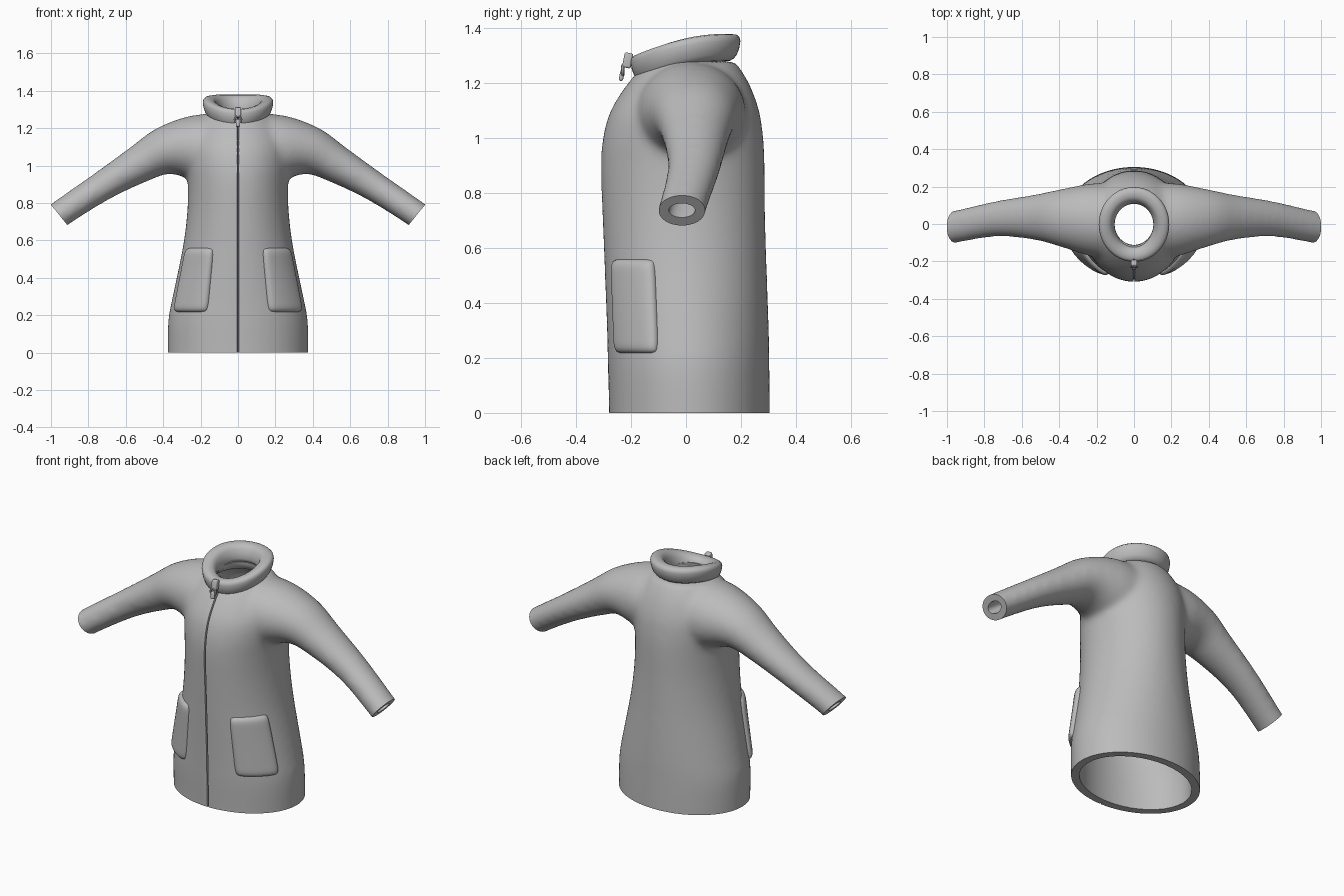
import bpy, bmesh, math
from mathutils import Vector, Matrix

if "Cube" in bpy.data.objects:
    bpy.data.objects.remove(bpy.data.objects["Cube"])

grey = bpy.data.materials.new("coat_grey")
grey.diffuse_color = (0.5, 0.5, 0.5, 1)
grey.use_nodes = True
grey.node_tree.nodes["Principled BSDF"].inputs["Base Color"].default_value = grey.diffuse_color


def spline(keys, n):
    """Smoothly resample rows of numbers, n steps per span."""
    out = []
    for i in range(len(keys) - 1):
        p = [keys[max(i - 1, 0)], keys[i], keys[i + 1], keys[min(i + 2, len(keys) - 1)]]
        for s in range(n):
            t = s / n
            out.append([0.5 * (2 * b + (c - a) * t + (2 * a - 5 * b + 4 * c - d) * t * t
                               + (3 * b - a - 3 * c + d) * t ** 3) for a, b, c, d in zip(*p)])
    return out + [list(keys[-1])]


def make(name, bm):
    bmesh.ops.recalc_face_normals(bm, faces=bm.faces)
    me = bpy.data.meshes.new(name)
    bm.to_mesh(me)
    bm.free()
    me.materials.append(grey)
    ob = bpy.data.objects.new(name, me)
    bpy.context.collection.objects.link(ob)
    return ob


def loft(name, rings, closed=False):
    """Skin a list of point rings, capped or joined end to end."""
    bm = bmesh.new()
    vs = [[bm.verts.new(p) for p in r] for r in rings]
    n = len(vs[0])
    for i in range(len(vs) if closed else len(vs) - 1):
        a, b = vs[i], vs[(i + 1) % len(vs)]
        for j in range(n):
            bm.faces.new((a[j], a[(j + 1) % n], b[(j + 1) % n], b[j]))
    if not closed:
        bm.faces.new(vs[0])
        bm.faces.new(vs[-1])
    return make(name, bm)


def activate(ob):
    bpy.ops.object.select_all(action='DESELECT')
    ob.select_set(True)
    bpy.context.view_layer.objects.active = ob


def apply(ob, kind, **props):
    m = ob.modifiers.new(kind.lower(), kind)
    for k, v in props.items():
        setattr(m, k, v)
    activate(ob)
    bpy.ops.object.modifier_apply(modifier=m.name)


def boolean(ob, other, op='DIFFERENCE', keep=False):
    apply(ob, 'BOOLEAN', object=other, operation=op, solver='MANIFOLD')
    if not keep:
        bpy.data.objects.remove(other)


def smooth(ob, angle=40):
    activate(ob)
    bpy.ops.object.shade_smooth_by_angle(angle=math.radians(angle))


# Body rows: height, half width, front y, back y
BODY = [(-.12, .375, -.28, .305), (0, .376, -.28, .306), (.17, .374, -.285, .304),
        (.3, .35, -.288, .302), (.56, .296, -.298, .293), (.75, .272, -.306, .288),
        (.9, .268, -.31, .287), (1.0, .275, -.303, .282), (1.1, .275, -.275, .267),
        (1.2, .235, -.212, .23), (1.28, .17, -.14, .18)]


def body_point(row, t, off=0.0):
    z, rx, yf, yb = row
    cy, ry = (yf + yb) / 2, (yb - yf) / 2
    return Vector(((rx + off) * math.cos(t), cy + (ry + off) * math.sin(t), z))


def body_rings(rows, off=0.0):
    return [[body_point(r, 2 * math.pi * j / 40, off) for j in range(40)] for r in rows]


# Sleeve rows: x, y, z, radius in the front plane, radius along y, tilt in degrees
SLEEVE = [(.02, .01, 1.08, .17, .19, 0), (.2, .02, 1.09, .185, .2, 2),
          (.39, .032, 1.08, .13, .155, 16), (.53, .036, 1.006, .102, .122, 30),
          (.735, .028, .884, .08, .096, 35), (.957, -.015, .737, .073, .088, 39),
          (1.035, -.025, .674, .073, .088, 39)]


def sleeve_rings(side, off=0.0, start=0):
    rings = []
    for x, y, z, r, ry, a in spline(SLEEVE[start:], 4):
        a = math.radians(a)
        ring = []
        for j in range(28):
            t = 2 * math.pi * j / 28
            u = (r + off) * math.cos(t)
            ring.append((side * (x + u * math.sin(a)), y + (ry + off) * math.sin(t),
                         z + u * math.cos(a)))
        rings.append(ring)
    return rings


# Coat shell: body and sleeves blended together
coat = loft("coat_body", body_rings(spline(BODY, 4)))
for s in (1, -1):
    boolean(coat, loft("sleeve", sleeve_rings(s)), 'UNION')
apply(coat, 'REMESH', mode='VOXEL', voxel_size=.014)
apply(coat, 'SMOOTH', factor=.5, iterations=22)

# Flat hem and cuff openings
def block(name, matrix):
    bm = bmesh.new()
    bmesh.ops.create_cube(bm, size=1, matrix=matrix)
    return make(name, bm)

boolean(coat, block("hem_cut", Matrix.Translation((0, 0, -.25)) @ Matrix.Diagonal((2, 2, .5, 1))))
for s in (1, -1):
    axis = Vector((s * .777, 0, -.63))
    mid = Vector((s * .957, -.015, .737)) + axis * .2
    boolean(coat, block("cuff_cut", Matrix.Translation(mid)
                        @ Matrix.Rotation(s * math.radians(39), 4, 'Y') @ Matrix.Scale(.4, 4)))

# Hollow inside: trunk, neck opening and sleeves
inner = [(z, rx - .045, yf + .045, yb - .045) for z, rx, yf, yb in BODY[:-1]]
inner += [(1.26, .108, -.115, .122), (1.45, .108, -.115, .122)]
boolean(coat, loft("trunk_hollow", body_rings(spline(inner, 3))))
for s in (1, -1):
    boolean(coat, loft("sleeve_hollow", sleeve_rings(s, -.04, 1)))

# Padded collar: a tilted ring with a rounded cross-section
rings = []
for i in range(48):
    t = 2 * math.pi * i / 48
    d = Vector((math.cos(t), math.sin(t), 0))
    zc = 1.313 + .038 * d.y - .022 * d.y ** 2
    ring = []
    for j in range(16):
        p = 2 * math.pi * j / 16
        c, q = math.cos(p), math.sin(p)
        u = .039 * math.copysign(abs(c) ** .75, c)
        v = .05 * math.copysign(abs(q) ** .75, q)
        rad = .146 + u + .012 * v / .05
        ring.append((rad * d.x, rad * d.y * 1.06 - .002, zc + v))
    rings.append(ring)
collar = loft("collar", rings, closed=True)

# Front closure: a thin groove down the coat and through the collar
def groove(rows):
    return loft("front_groove", [[(-.009, y - .02, z), (.009, y - .02, z), (0, y + .02, z)]
                                 for z, y in rows])

boolean(coat, groove([(r[0], r[2]) for r in spline(BODY, 3)]))
boolean(collar, groove([(1.15, -.2), (1.4, -.2)]))
smooth(coat)
smooth(collar)

# Puffy patch pockets wrapped around the front sides
FINE = spline(BODY, 12)


def row_at(z):
    i = next(k for k in range(1, len(FINE)) if FINE[k][0] >= z)
    a, b = FINE[i - 1], FINE[i]
    f = (z - a[0]) / (b[0] - a[0])
    return [p + (q - p) * f for p, q in zip(a, b)]


for s, label in ((1, "left"), (-1, "right")):
    bm = bmesh.new()
    N = 24
    grid = []
    for i in range(N + 1):
        line = []
        for j in range(N + 1):
            u, v = (math.sin(math.pi / 2 * (2 * k / N - 1)) for k in (i, j))
            # round the corners, then puff the middle
            cu = u * (1 - .06 * abs(v) ** 8)
            cv = v * (1 - .04 * abs(u) ** 8)
            edge = max(0, (1 - abs(u) ** 10) * (1 - abs(v) ** 14))
            t = math.radians(-(43 + 21 * cu))
            p = body_point(row_at(.388 + .172 * cv), t, -.012 + .032 * edge ** .5)
            line.append(bm.verts.new((s * p.x, p.y, p.z)))
        grid.append(line)
    for i in range(N):
        for j in range(N):
            q = (grid[i][j], grid[i + 1][j], grid[i + 1][j + 1], grid[i][j + 1])
            bm.faces.new(q if s < 0 else q[::-1])
    pocket = make(label + "_pocket", bm)
    # make sure the pocket faces forward
    if sum(f.normal.y for f in pocket.data.polygons) > 0:
        pocket.data.flip_normals()
    smooth(pocket, 60)

# Zip slider, ring and hanging tab
def zip_block(name, loc, size, tilt):
    ob = block(name, Matrix.Translation(loc) @ Matrix.Rotation(math.radians(tilt), 4, 'X')
               @ Matrix.Diagonal((*size, 1)))
    apply(ob, 'BEVEL', width=.007, segments=3)
    smooth(ob)

zip_block("zip_slider", (0, -.212, 1.283), (.034, .032, .055), -12)
zip_block("zip_tab", (0, -.234, 1.228), (.024, .016, .04), -12)
ring_pts = []
for i in range(20):
    t = 2 * math.pi * i / 20
    ring_pts.append([((.017 + .006 * math.cos(p)) * math.cos(t), -.23 + .006 * math.sin(p),
                      1.246 + (.017 + .006 * math.cos(p)) * math.sin(t))
                     for p in (2 * math.pi * j / 8 for j in range(8))])
smooth(loft("zip_ring", ring_pts, closed=True))
